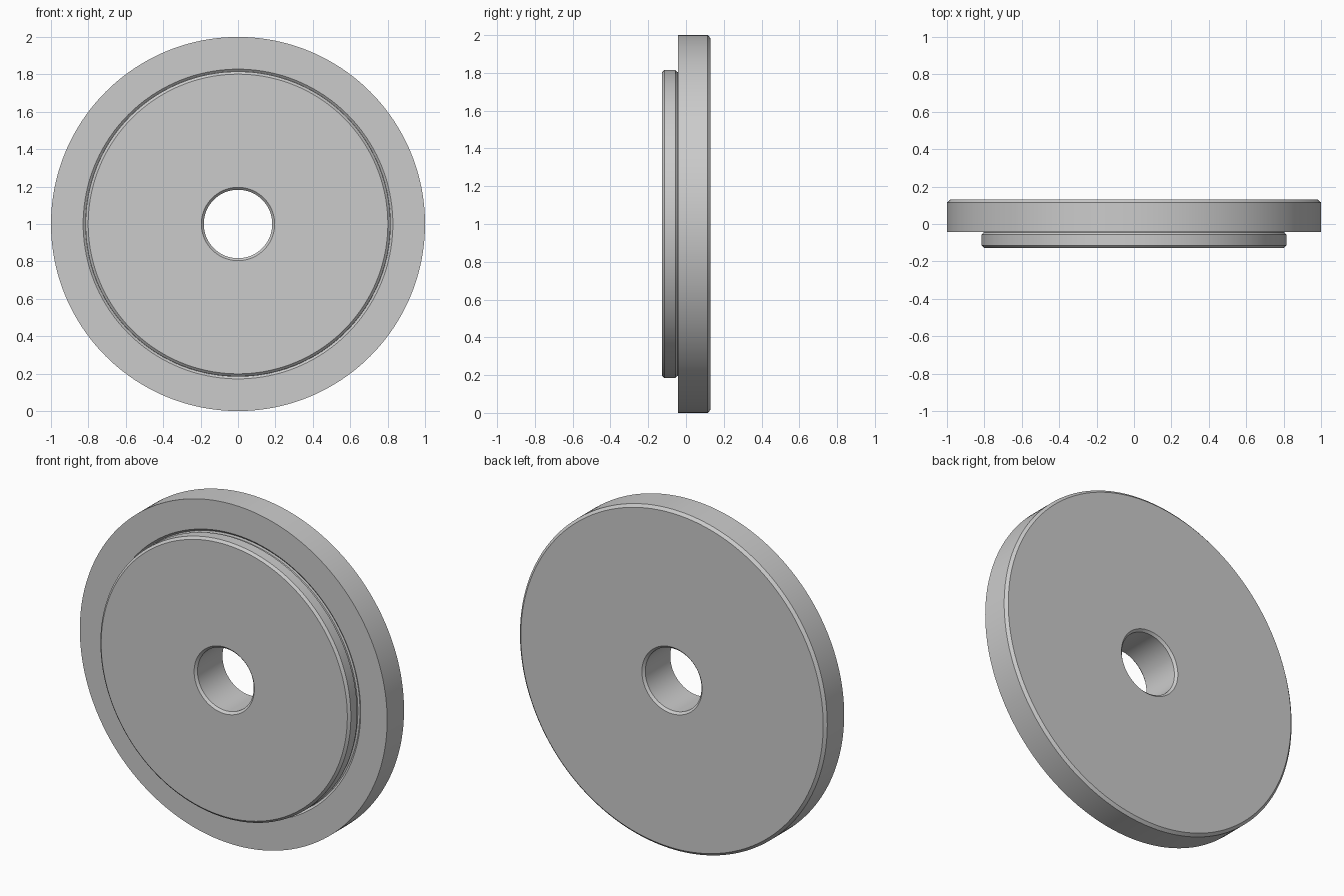
import bpy, bmesh, math
from mathutils import Vector

if "Cube" in bpy.data.objects:
    bpy.data.objects.remove(bpy.data.objects["Cube"])

SEGMENTS = 192

# Closed cross-section of the flange as (radius, y), front to back
profile = [
    (0.196, -0.128), (0.801, -0.128),   # front face of the raised boss
    (0.815, -0.115), (0.815, -0.056),   # boss chamfer and rim
    (0.805, -0.046), (0.805, -0.036),   # relief undercut behind the boss
    (0.816, -0.032), (0.828, -0.042),   # relief groove in the disc face
    (1.0, -0.042), (1.0, 0.115),        # disc shoulder and outer rim
    (0.984, 0.13), (0.196, 0.13),       # rear chamfer and back face
    (0.183, 0.117), (0.183, -0.115),    # chamfered centre bore
]

# Revolve the section about the y axis
bm = bmesh.new()
rings = []
for i in range(SEGMENTS):
    a = 2 * math.pi * i / SEGMENTS
    rings.append([bm.verts.new((r * math.cos(a), y, 1 + r * math.sin(a)))
                  for r, y in profile])
n = len(profile)
for i in range(SEGMENTS):
    cur, nxt = rings[i], rings[(i + 1) % SEGMENTS]
    for j in range(n):
        k = (j + 1) % n
        bm.faces.new((cur[j], cur[k], nxt[k], nxt[j]))
bmesh.ops.recalc_face_normals(bm, faces=bm.faces)

mesh = bpy.data.meshes.new("flanged_disc")
bm.to_mesh(mesh)
bm.free()
disc = bpy.data.objects.new("flanged_disc", mesh)
bpy.context.collection.objects.link(disc)

# Plain grey metal
grey = bpy.data.materials.new("plain grey")
grey.diffuse_color = (0.6, 0.6, 0.6, 1)
grey.use_nodes = True
grey.node_tree.nodes["Principled BSDF"].inputs["Base Color"].default_value = grey.diffuse_color
mesh.materials.append(grey)

# Smooth round walls, crisp chamfer edges
bpy.context.view_layer.objects.active = disc
disc.select_set(True)
bpy.ops.object.shade_smooth_by_angle(angle=math.radians(20))
